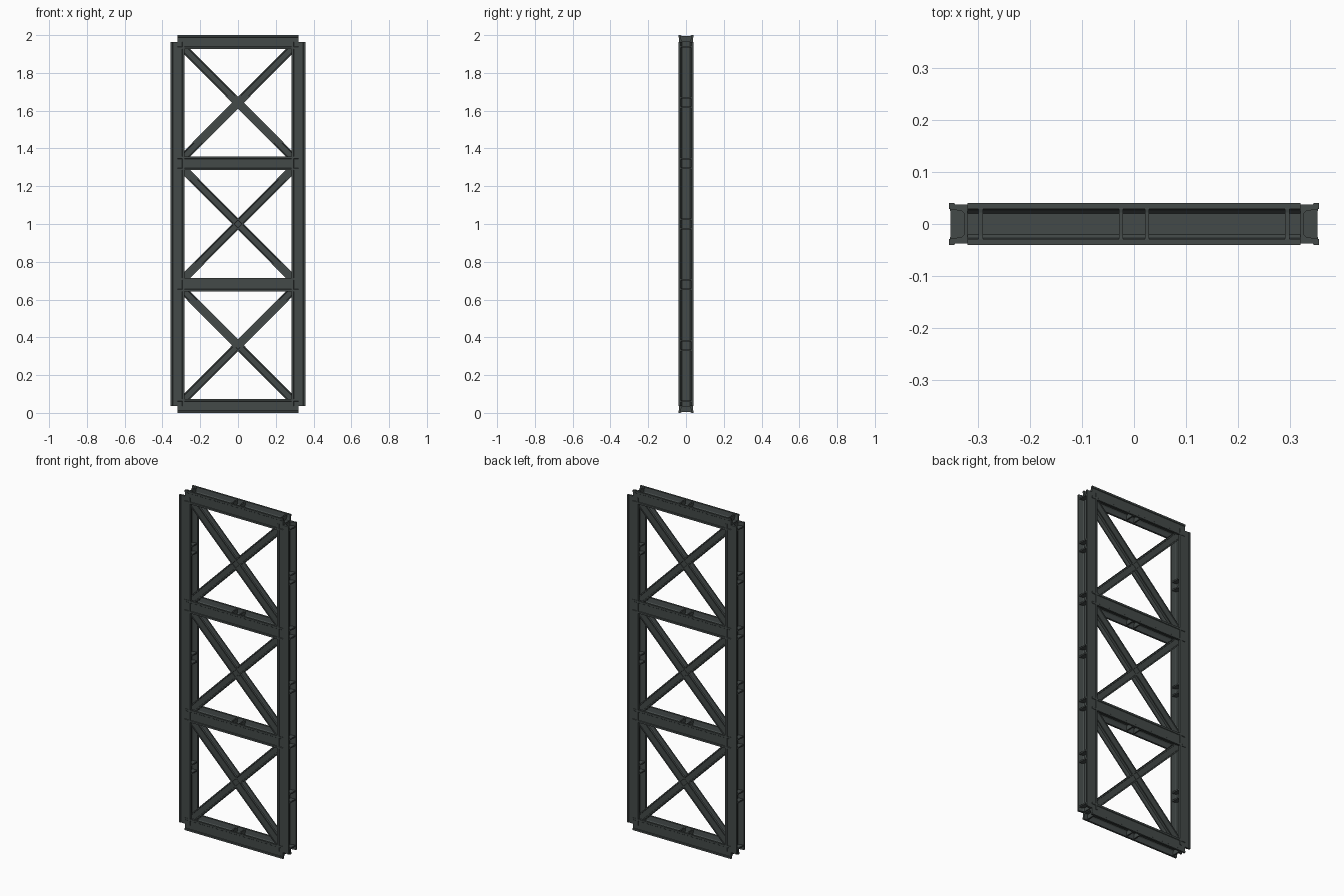
import bpy, bmesh, math
from mathutils import Matrix, Vector

if "Cube" in bpy.data.objects:
    bpy.data.objects.remove(bpy.data.objects["Cube"])

steel = bpy.data.materials.new("dark_steel")
steel.diffuse_color = (0.056, 0.067, 0.065, 1)
steel.use_nodes = True
steel.node_tree.nodes["Principled BSDF"].inputs["Base Color"].default_value = steel.diffuse_color

# Half of the rolled-beam outline: u across the flange, v through the depth
HALF = [(0.0365, 0.029), (0.0365, 0.04), (0.026, 0.04), (0.024, 0.0375)]
INNER = [(0.012, 0.025), (0.006, 0.02)]


def outline(s):
    """Closed I-shaped outline with slightly recessed flange faces."""
    q = [(0.006, 0.02), (0.012, 0.025)] + HALF
    pts = q + [(-u, v) for u, v in reversed(q)]
    pts += [(-u, -v) for u, v in q] + [(u, -v) for u, v in reversed(q)]
    return [(u * s, v * s) for u, v in pts]


def extrude(bm, pts, w0, w1):
    """Prism of the outline along local w."""
    a = [bm.verts.new((u, v, w0)) for u, v in pts]
    b = [bm.verts.new((u, v, w1)) for u, v in pts]
    n = len(pts)
    bm.faces.new(a[::-1])
    bm.faces.new(b)
    for i in range(n):
        bm.faces.new((a[i], a[(i + 1) % n], b[(i + 1) % n], b[i]))


def beam(name, start, end, scale=1.0, ribs=()):
    """I-beam between two points in the xz plane, with stiffener plates."""
    start, end = Vector(start), Vector(end)
    w = (end - start).normalized()
    v = Vector((0, 1, 0))
    u = v.cross(w)
    bm = bmesh.new()
    length = (end - start).length
    extrude(bm, outline(scale), 0, length)
    # stiffener plates filling the channel on both sides of the web
    for r in ribs:
        for side in (1, -1):
            plate = [(0.004, -0.03), (0.035, -0.031), (0.033, -0.022),
                     (0.033, 0.022), (0.035, 0.031), (0.004, 0.03)]
            extrude(bm, [(x * side, y) for x, y in plate], r - 0.004, r + 0.004)
    bmesh.ops.recalc_face_normals(bm, faces=bm.faces)
    me = bpy.data.meshes.new(name)
    bm.to_mesh(me)
    bm.free()
    me.materials.append(steel)
    ob = bpy.data.objects.new(name, me)
    rot = Matrix((u, v, w)).transposed().to_4x4()
    ob.matrix_world = Matrix.Translation(start) @ rot
    bpy.context.collection.objects.link(ob)


X = 0.32
Z0, STEP = 0.0365, 0.6423
levels = [Z0 + STEP * i for i in range(4)]

# Upright posts with stiffener pairs in each bay and at each joint
post_ribs = []
for i in range(3):
    mid = STEP * (i + 0.5)
    post_ribs += [mid - 0.025, mid + 0.025]
for i in range(4):
    post_ribs += [r for r in (STEP * i - 0.025, STEP * i + 0.025)
                  if 0 < r < 3 * STEP]
for name, x in (("left_post", -X), ("right_post", X)):
    beam(name, (x, 0, levels[0]), (x, 0, levels[3]), ribs=post_ribs)

# Cross beams with a stiffener pair in the middle and one at each end
for i, z in enumerate(levels):
    beam(f"cross_beam_{i + 1}", (-X, 0, z), (X, 0, z),
         ribs=(0.025, X - 0.025, X + 0.025, 2 * X - 0.025))

# Diagonal braces crossing in each bay
for i in range(3):
    for name, s in (("rising", 1), ("falling", -1)):
        e = 0.02
        beam(f"{name}_brace_{i + 1}",
             (-s * (X - e), 0, levels[i] + e),
             (s * (X - e), 0, levels[i + 1] - e), scale=0.6)
